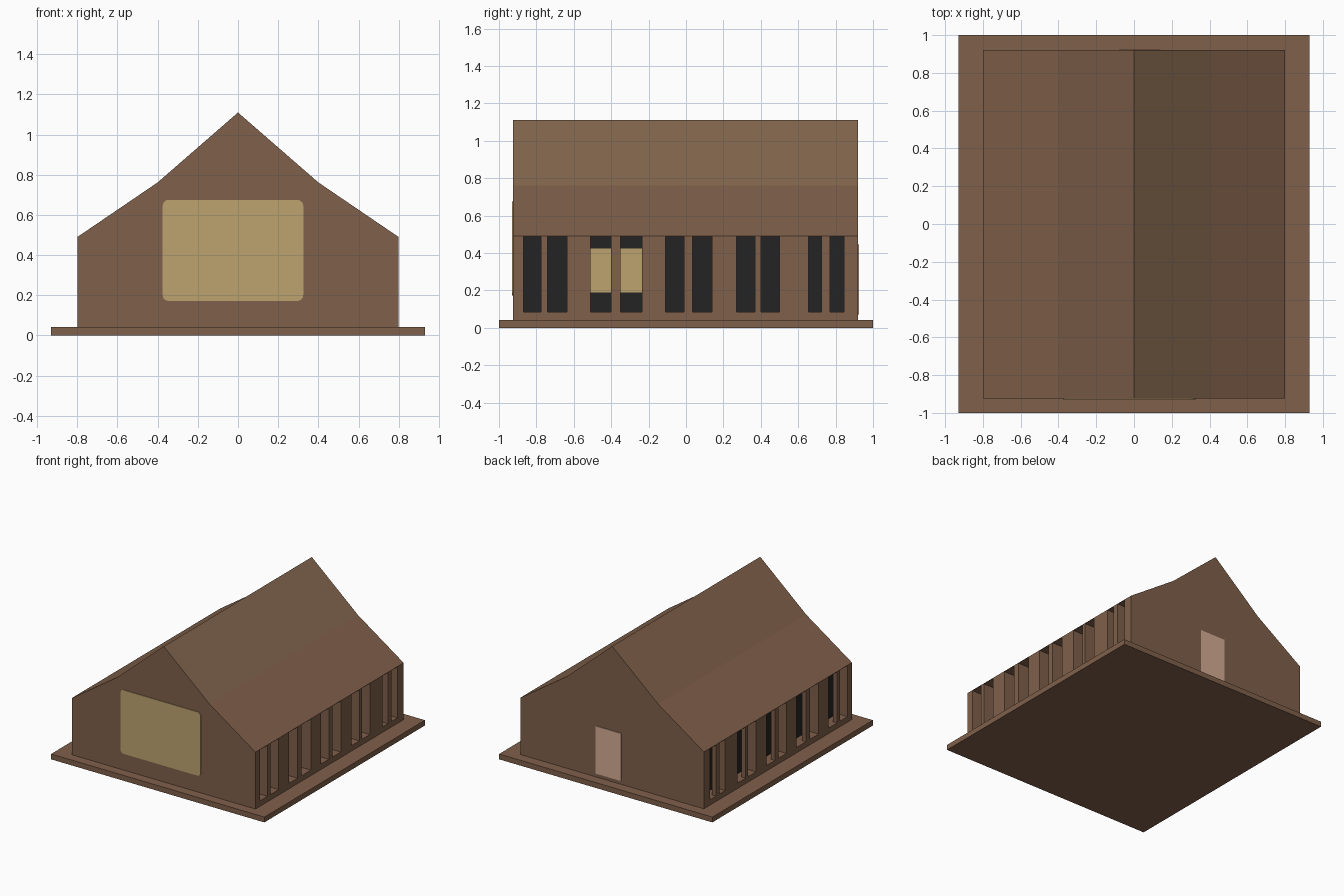
import bpy, bmesh, math

if "Cube" in bpy.data.objects:
    bpy.data.objects.remove(bpy.data.objects["Cube"])


def material(name, rgb):
    lin = [c / 12.92 if c <= 0.04045 else ((c + 0.055) / 1.055) ** 2.4 for c in rgb]
    m = bpy.data.materials.new(name)
    m.diffuse_color = (*lin, 1)
    m.use_nodes = True
    m.node_tree.nodes["Principled BSDF"].inputs["Base Color"].default_value = m.diffuse_color
    return m


brown = material("brown_wood", (0.50, 0.375, 0.29))
ridge = material("olive_brown_roof", (0.515, 0.40, 0.305))
dark = material("dark_opening", (0.14, 0.14, 0.14))
cream = material("cream_panel", (0.745, 0.64, 0.44))
pink = material("pale_door", (0.83, 0.675, 0.58))


def add_box(bm, x, y, z):
    v = [bm.verts.new((a, b, c)) for a in x for b in y for c in z]
    for f in ((0, 1, 3, 2), (4, 6, 7, 5), (0, 4, 5, 1), (2, 3, 7, 6), (0, 2, 6, 4), (1, 5, 7, 3)):
        bm.faces.new([v[i] for i in f])


def finish(bm, name, *mats):
    bmesh.ops.recalc_face_normals(bm, faces=bm.faces[:])
    mesh = bpy.data.meshes.new(name)
    bm.to_mesh(mesh)
    bm.free()
    ob = bpy.data.objects.new(name, mesh)
    bpy.context.collection.objects.link(ob)
    for m in mats:
        mesh.materials.append(m)
    return ob


def boxes(name, mat, *specs):
    bm = bmesh.new()
    for s in specs:
        add_box(bm, *s)
    return finish(bm, name, mat)


def prism(name, outline, y0, y1, *mats):
    """Extrude an x/z outline along y."""
    bm = bmesh.new()
    f = bm.faces.new([bm.verts.new((x, y0, z)) for x, z in outline])
    new = bmesh.ops.extrude_face_region(bm, geom=[f])["geom"]
    bmesh.ops.translate(bm, vec=(0, y1 - y0, 0),
                        verts=[g for g in new if isinstance(g, bmesh.types.BMVert)])
    return finish(bm, name, *mats)


# Base slab
boxes("base_slab", brown, ((-0.93, 0.93), (-1, 1), (0, 0.042)))

# House body with the two-pitch roof
house = prism("house_body", [(-0.80, 0.04), (0.80, 0.04), (0.80, 0.49), (0.40, 0.762),
                             (0, 1.11), (-0.40, 0.762), (-0.80, 0.49)],
              -0.925, 0.92, brown, dark, ridge)

# Window pairs: outer start, mullion start, mullion end, outer end
pairs = [(-0.87, -0.775, -0.74, -0.635), (-0.51, -0.40, -0.35, -0.235),
         (-0.11, -0.01, 0.035, 0.14), (0.27, 0.37, 0.40, 0.50),
         (0.655, 0.725, 0.77, 0.845)]
Z = (0.085, 0.487)
RIGHT, LEFT = 0.69, -0.71
cuts, posts = [], []
for a, b, c, d in pairs:
    cuts += [((RIGHT, 0.9), (a, b), Z), ((RIGHT, 0.9), (c, d), Z), ((-0.9, LEFT), (a, d), Z)]
    posts.append(((-0.80, -0.765), (b, c), Z))

cutter = boxes("window_cutter", brown, *cuts)
cutter.hide_render = True
mod = house.modifiers.new("windows", "BOOLEAN")
mod.operation, mod.solver, mod.object = "DIFFERENCE", "EXACT", cutter
bpy.context.view_layer.objects.active = house
bpy.ops.object.modifier_apply(modifier=mod.name)
bpy.data.objects.remove(cutter)

# Dark recess backs, and the upper right roof slope
for p in house.data.polygons:
    p.material_index = 0
    if abs(p.normal.x) > 0.9 and abs(p.center.x) < 0.78:
        p.material_index = 1
    elif p.center.z > 0.8 and p.normal.x > 0.3:
        p.material_index = 2

# Posts in the left windows
boxes("left_window_posts", brown, *posts)

# Cream panel behind one right window pair
a, b, c, d = pairs[1]
boxes("side_panel", cream, *[((RIGHT, RIGHT + 0.005), y, (0.19, 0.425)) for y in ((a, b), (c, d))])

# Rounded front panel
r, outline = 0.03, []
for k, (cx, cz) in enumerate(((0.325 - r, 0.675 - r), (-0.375 + r, 0.675 - r),
                              (-0.375 + r, 0.172 + r), (0.325 - r, 0.172 + r))):
    for i in range(6):
        t = math.pi / 2 * (k + i / 5)
        outline.append((cx + r * math.cos(t), cz + r * math.sin(t)))
prism("front_panel", outline, -0.93, -0.924, cream)

# Back door
boxes("back_door", pink, ((-0.08, 0.14), (0.919, 0.925), (0.07, 0.445)))
